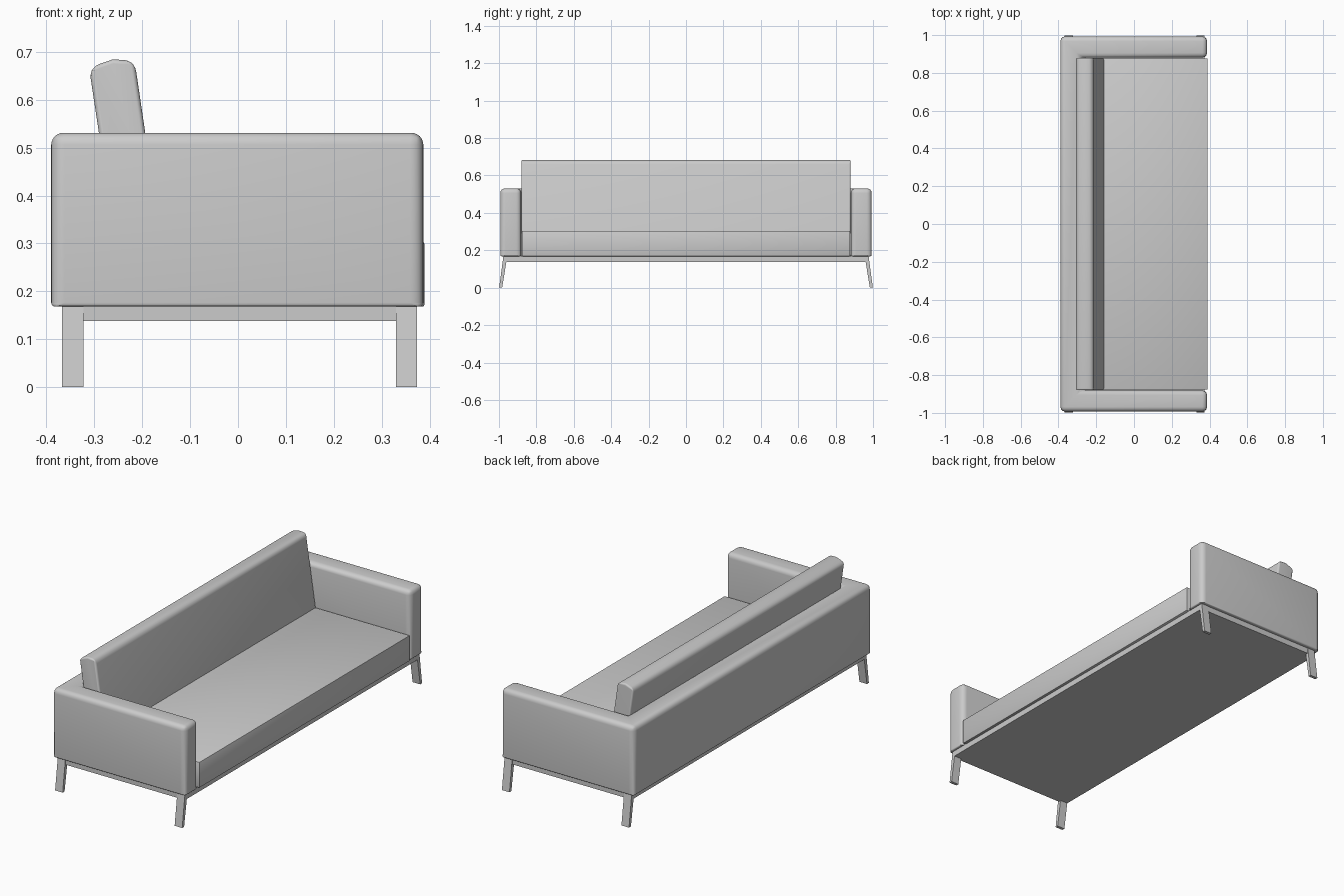
import bpy, bmesh

if "Cube" in bpy.data.objects:
    bpy.data.objects.remove(bpy.data.objects["Cube"])


def finish(name, bm, smooth=True):
    bmesh.ops.recalc_face_normals(bm, faces=bm.faces[:])
    mesh = bpy.data.meshes.new(name)
    bm.to_mesh(mesh)
    bm.free()
    obj = bpy.data.objects.new(name, mesh)
    bpy.context.collection.objects.link(obj)
    bpy.ops.object.select_all(action='DESELECT')
    obj.select_set(True)
    bpy.context.view_layer.objects.active = obj
    return obj


def extrude(points, offset):
    """Closed prism from a 3D outline moved along offset."""
    bm = bmesh.new()
    face = bm.faces.new([bm.verts.new(p) for p in points])
    geom = bmesh.ops.extrude_face_region(bm, geom=[face])["geom"]
    moved = [g for g in geom if isinstance(g, bmesh.types.BMVert)]
    bmesh.ops.translate(bm, vec=offset, verts=moved)
    bmesh.ops.recalc_face_normals(bm, faces=bm.faces[:])
    return bm


def soften(obj, width, segments=5, weight=None):
    """Rounded upholstery edges, optionally weighted per edge."""
    mod = obj.modifiers.new("round", 'BEVEL')
    mod.width = width
    mod.segments = segments
    mod.limit_method = 'ANGLE'
    if weight:
        mod.limit_method = 'WEIGHT'
        attr = obj.data.attributes.new("bevel_weight_edge", 'FLOAT', 'EDGE')
        vs = obj.data.vertices
        for e in obj.data.edges:
            attr.data[e.index].value = weight(*(vs[i].co for i in e.vertices))
    bpy.ops.object.modifier_apply(modifier=mod.name)
    bpy.ops.object.shade_smooth_by_angle()


# U-shaped arms and back
zb, zt = 0.168, 0.531
outer, inner = 0.993, 0.881
u = [(0.387, -outer), (-0.39, -outer), (-0.39, outer), (0.387, outer),
     (0.387, inner), (-0.28, inner), (-0.28, -inner), (0.387, -inner)]
shell = finish("arms_and_back", extrude([(x, y, zb) for x, y in u], (0, 0, zt - zb)))


def shell_weight(a, b):
    if a.z < zb + 0.01 and b.z < zb + 0.01:
        return 0.3
    return 0.9 if a.z > zt - 0.01 and b.z > zt - 0.01 else 1.0


soften(shell, 0.028, 6, shell_weight)

# Seat
seat = [(-0.29, -0.877, zb), (0.389, -0.877, zb), (0.389, -0.877, 0.303), (-0.29, -0.877, 0.303)]
soften(finish("seat", extrude(seat, (0, 1.754, 0))), 0.004, 2)

# Leaning back cushion
yc = 0.88
cushion = [(-0.254, -yc, 0.29), (-0.158, -yc, 0.29), (-0.216, -yc, 0.682),
           (-0.262, -yc, 0.684), (-0.311, -yc, 0.667)]


def cushion_weight(a, b):
    if a.z < 0.3 and b.z < 0.3:
        return 0.0
    top = a.z > 0.6 and b.z > 0.6
    if abs(a.y - b.y) > 1:
        return 0.0 if min(abs(a.x + 0.262), 1) < 0.01 else 1.0
    return 0.4 if top else 0.45


soften(finish("back_cushion", extrude(cushion, (0, 2 * yc, 0))), 0.022, 5, cushion_weight)

# Base frame under the upholstery
yf = 0.975
frame = [(-0.367, -yf, 0.138), (0.374, -yf, 0.138), (0.374, -yf, 0.17), (-0.367, -yf, 0.17)]
finish("base_frame", extrude(frame, (0, 2 * yf, 0)))

# Splayed flat legs
for side, ys in (("left", -1), ("right", 1)):
    for end, x in (("rear", -0.367), ("front", 0.330)):
        leg = [(x, ys * 0.999, 0), (x, ys * 0.983, 0),
               (x, ys * 0.955, 0.171), (x, ys * 0.976, 0.171)]
        finish(f"{side}_{end}_leg", extrude(leg, (0.044, 0, 0)))
